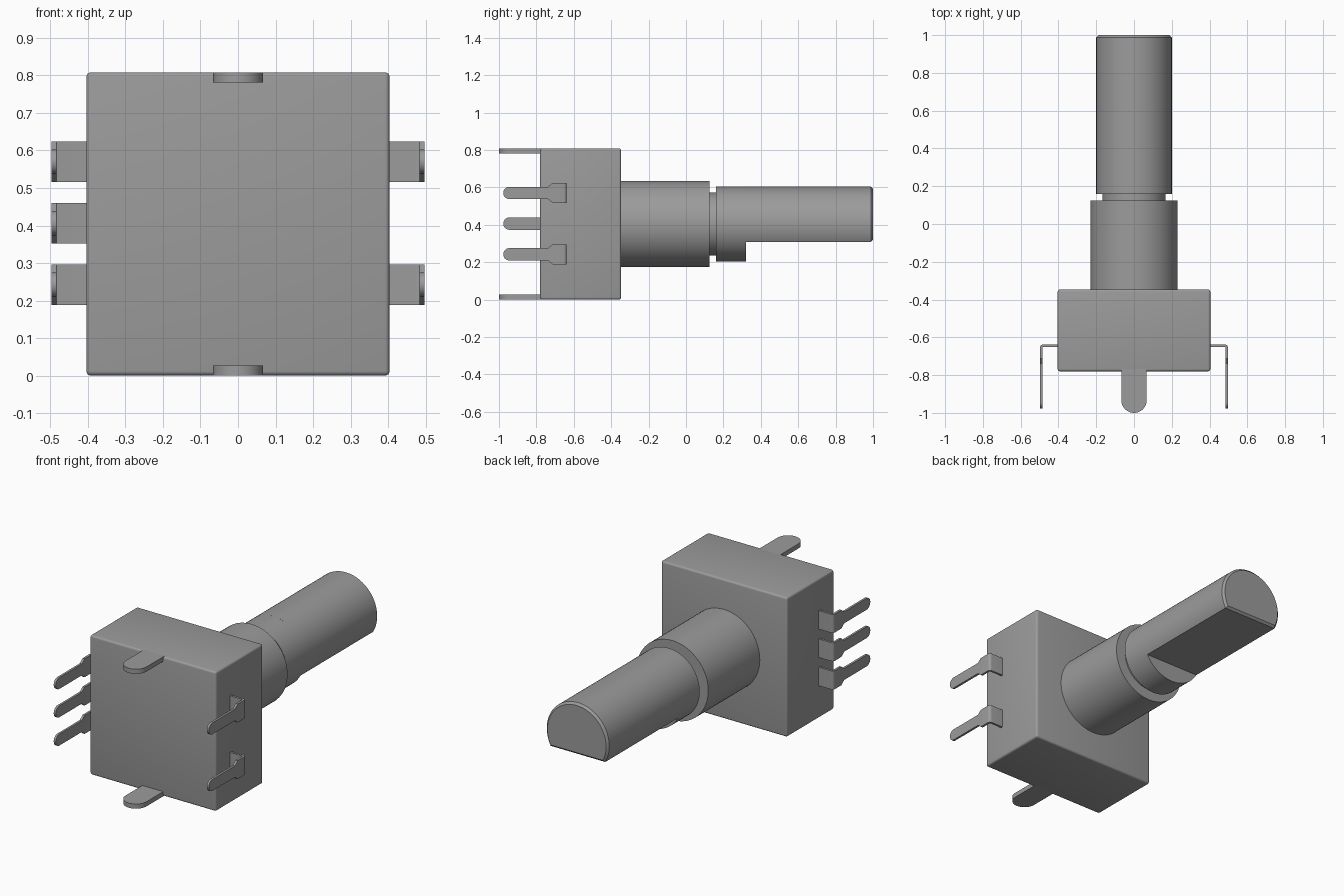
import bpy, bmesh, math
from mathutils import Vector

cube = bpy.data.objects.get("Cube")
if cube:
    bpy.data.objects.remove(cube, do_unlink=True)

grey = bpy.data.materials.new("Grey")
grey.use_nodes = True
GREY = (0.33, 0.33, 0.33, 1)
grey.diffuse_color = GREY
grey.node_tree.nodes["Principled BSDF"].inputs["Base Color"].default_value = GREY

HALF = 0.404      # half the housing width
AXIS_Z = 0.404    # height of the shaft axis


def finish(name, bm):
    bmesh.ops.recalc_face_normals(bm, faces=bm.faces)
    mesh = bpy.data.meshes.new(name)
    bm.to_mesh(mesh)
    bm.free()
    mesh.materials.append(grey)
    obj = bpy.data.objects.new(name, mesh)
    bpy.context.collection.objects.link(obj)
    bpy.ops.object.select_all(action='DESELECT')
    obj.select_set(True)
    bpy.context.view_layer.objects.active = obj
    bpy.ops.object.shade_smooth_by_angle(angle=math.radians(35))
    return obj


def rod(name, radius, y0, y1, flat=None, chamfer=0.0):
    """Rod along y; flat is the height of a cut-away underside below the axis."""
    a = math.pi / 2 if flat is None else math.asin(flat / radius)
    n = 72
    count = n if flat is None else n + 1
    bm = bmesh.new()
    ring = []
    for i in range(count):
        t = -a + (math.pi + 2 * a) * i / n
        ring.append(bm.verts.new((radius * math.cos(t), y0, AXIS_Z + radius * math.sin(t))))
    base = bm.faces.new(ring)
    ext = bmesh.ops.extrude_face_region(bm, geom=[base], use_keep_orig=True)
    verts = [v for v in ext["geom"] if isinstance(v, bmesh.types.BMVert)]
    bmesh.ops.translate(bm, vec=(0, y1 - y0, 0), verts=verts)
    if chamfer:
        edges = [e for e in bm.edges if all(abs(v.co.y - y1) < 1e-5 for v in e.verts)]
        bmesh.ops.recalc_face_normals(bm, faces=bm.faces)
        bmesh.ops.bevel(bm, geom=edges, offset=chamfer, segments=1, affect='EDGES')
    return finish(name, bm)


def strip(name, stations, thickness, place):
    """Sheet-metal strip: stations are (point, normal, half width) in the strip's bend plane."""
    bm = bmesh.new()
    rings = []
    for (u, v), (nu, nv), w in stations:
        h = thickness / 2
        corners = [(s * h, t * w) for s, t in ((-1, -1), (1, -1), (1, 1), (-1, 1))]
        rings.append([bm.verts.new(place(u + nu * d, v + nv * d, c)) for d, c in corners])
    for a, b in zip(rings, rings[1:]):
        for i in range(4):
            j = (i + 1) % 4
            bm.faces.new((a[i], a[j], b[j], b[i]))
    bm.faces.new(rings[0])
    bm.faces.new(rings[-1])
    return finish(name, bm)


def round_end(u, tip, w, normal):
    """Stations for a semicircular end reaching v = tip."""
    angles = [math.radians(86) * i / 10 for i in range(11)]
    return [((u, tip + w - w * math.sin(a)), normal, w * math.cos(a)) for a in angles]


# Housing with softened edges
bm = bmesh.new()
bmesh.ops.create_cube(bm, size=1)
bmesh.ops.scale(bm, vec=(2 * HALF, 0.433, 2 * HALF), verts=bm.verts)
bmesh.ops.translate(bm, vec=(0, -0.5635, AXIS_Z), verts=bm.verts)
bmesh.ops.bevel(bm, geom=bm.edges[:], offset=0.012, segments=4, profile=0.5, affect='EDGES')
finish("housing", bm)

# Bushing, neck and flatted shaft
rod("bushing", 0.23, -0.36, 0.125)
rod("shaft_neck", 0.168, 0.11, 0.17)
rod("shaft_collar", 0.2, 0.16, 0.322)
rod("flatted_shaft", 0.2, 0.322, 1.0, flat=0.097, chamfer=0.012)

# Mounting tabs, flush with the top and bottom of the housing
TAB = 0.027
for name, z in (("top_tab", 2 * HALF - TAB / 2), ("bottom_tab", TAB / 2)):
    stations = [((z, -0.766), (1, 0), 0.067)] + round_end(z, -1.0, 0.067, (1, 0))
    strip(name, stations, TAB, lambda u, v, c: Vector((c, v, u)))

# Bent terminal pins
T = 0.013
X_PIN, Y_ARM, BEND = 0.497 - T / 2, -0.638 - T / 2, 0.009
WIDE, NARROW = 0.0535, 0.033
pin = [((HALF - 0.02, Y_ARM), (0, 1), WIDE)]
for i in range(6):
    a = math.radians(90 - 18 * i)
    n = (math.cos(a), math.sin(a))
    pin.append(((X_PIN - BEND + BEND * n[0], Y_ARM - BEND + BEND * n[1]), n, WIDE))
pin.append(((X_PIN, -0.713), (1, 0), WIDE))
pin.append(((X_PIN, -0.738), (1, 0), NARROW))
pin += round_end(X_PIN, -0.977, NARROW, (1, 0))

for side, label, rows in ((1, "left", (-1, 1)), (-1, "right", (-1, 0, 1))):
    for row in rows:
        z = AXIS_Z + 0.002 + 0.164 * row
        level = {-1: "lower", 0: "middle", 1: "upper"}[row]
        strip(f"{label}_{level}_pin", pin, T,
              lambda u, v, c: Vector((side * u, v, z + c)))
